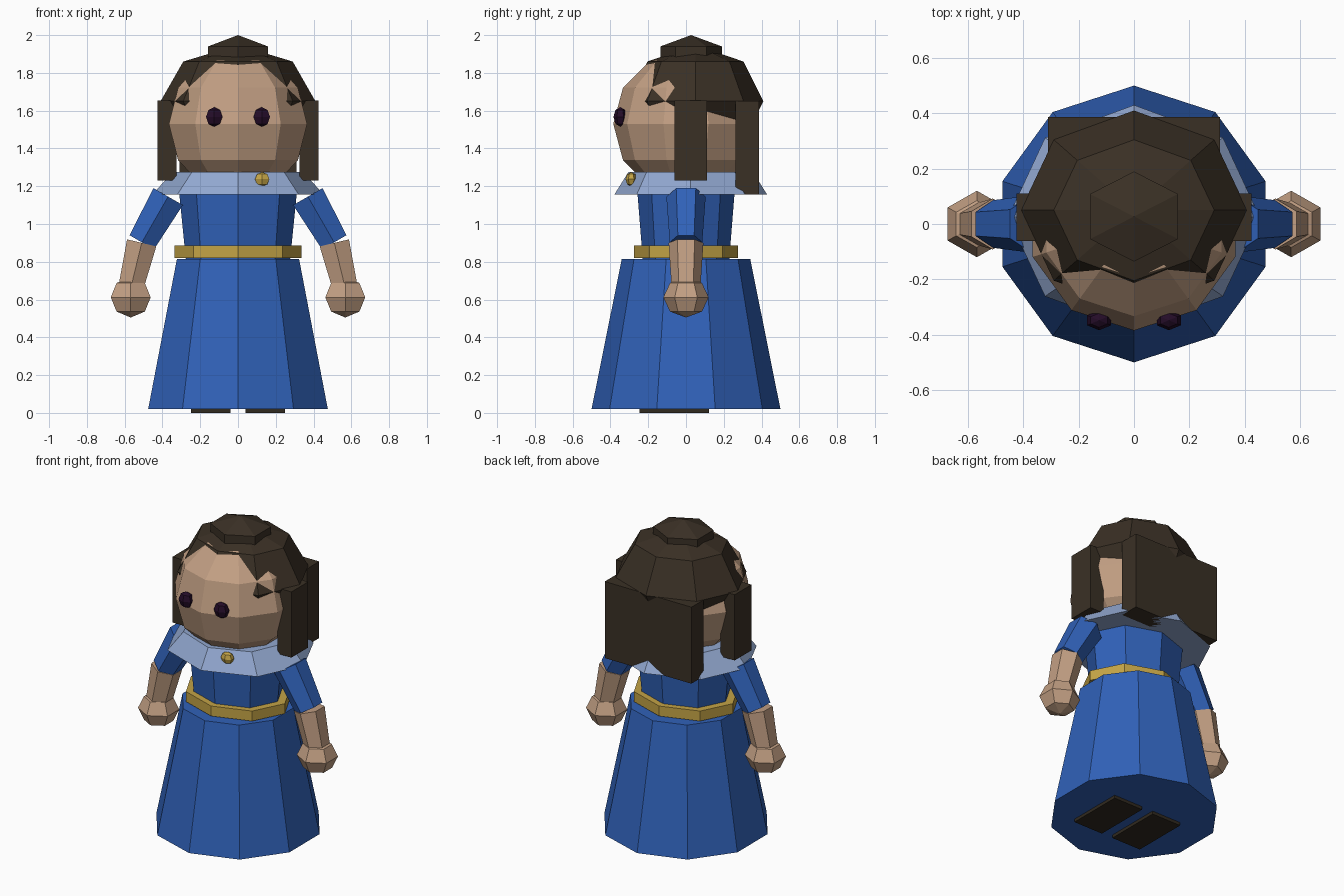
import bpy
import bmesh
from math import sin, cos, pi, atan2
from mathutils import Matrix, Vector

cube = bpy.data.objects.get("Cube")
if cube:
    bpy.data.objects.remove(cube)


def material(name, *rgb):
    """Flat material from 0-255 screen values, converted to linear."""
    lin = [((c / 255 + 0.055) / 1.055) ** 2.4 for c in rgb] + [1]
    mat = bpy.data.materials.new(name)
    mat.use_nodes = True
    mat.diffuse_color = lin
    mat.node_tree.nodes["Principled BSDF"].inputs["Base Color"].default_value = lin
    return mat


blue = material("dress blue", 48, 97, 184)
pale = material("collar pale blue", 146, 168, 208)
skin = material("skin", 194, 159, 131)
brown = material("hair brown", 58, 48, 37)
gold = material("gold", 196, 164, 70)
purple = material("eye purple", 36, 12, 40)
leather = material("shoe leather", 48, 41, 31)


def add(name, bm, mat, matrix=Matrix()):
    bm.transform(matrix)
    bmesh.ops.recalc_face_normals(bm, faces=bm.faces)
    mesh = bpy.data.meshes.new(name)
    bm.to_mesh(mesh)
    bm.free()
    mesh.materials.append(mat)
    obj = bpy.data.objects.new(name, mesh)
    bpy.context.collection.objects.link(obj)


def loft(name, mat, sides, sections, matrix=Matrix()):
    """Stack of polygon rings (z, rx, ry), each with a corner facing the front."""
    bm = bmesh.new()
    rings = []
    for z, rx, ry in sections:
        if rx < 1e-4:
            rings.append([bm.verts.new((0, 0, z))] * sides)
        else:
            angles = [2 * pi * i / sides for i in range(sides)]
            rings.append([bm.verts.new((rx * sin(a), -ry * cos(a), z)) for a in angles])
    for low, high in zip(rings, rings[1:]):
        for i in range(sides):
            j = (i + 1) % sides
            corners = dict.fromkeys((low[i], low[j], high[j], high[i]))
            bm.faces.new(list(corners))
    for ring in (rings[0], rings[-1]):
        if ring[0] != ring[1]:
            bm.faces.new(ring)
    add(name, bm, mat, matrix)


def ball(name, mat, sides, steps, centre, rx, ry, rz):
    angles = [pi * i / steps for i in range(steps + 1)]
    sections = [(-rz * cos(a), rx * sin(a), ry * sin(a)) for a in angles]
    loft(name, mat, sides, sections, Matrix.Translation(centre))


def limb(name, mat, start, end, r0, r1):
    """Six-sided tapered tube lying in the x-z plane."""
    start, end = Vector(start), Vector(end)
    d = end - start
    turn = Matrix.Rotation(atan2(d.x, d.z), 4, 'Y')
    loft(name, mat, 6, [(0, r0, r0), (d.length, r1, r1)],
         Matrix.Translation(start) @ turn)


def box(name, mat, low, high):
    low, high = Vector(low), Vector(high)
    bm = bmesh.new()
    bmesh.ops.create_cube(bm, size=1)
    add(name, bm, mat, Matrix.Translation((low + high) / 2)
        @ Matrix.Diagonal((*(high - low), 1)))


# Dress
loft("skirt", blue, 10, [(0.02, 0.5, 0.5), (0.815, 0.34, 0.34)])
loft("bodice", blue, 8, [(0.8, 0.275, 0.228), (1.2, 0.315, 0.26)])
loft("belt", gold, 8, [(0.82, 0.335, 0.275), (0.885, 0.335, 0.275)])
loft("collar", pale, 8, [(1.155, 0.455, 0.405), (1.275, 0.345, 0.33)],
     Matrix.Translation((0, 0.025, 0)))
ball("brooch", gold, 6, 4, (0.128, -0.29, 1.237), 0.044, 0.03, 0.038)

# Head and hair
ball("head", skin, 10, 6, (0, 0, 1.53), 0.385, 0.385, 0.385)
ball("hair_cap", brown, 8, 4, (0, 0.05, 1.65), 0.41, 0.36, 0.297)
ball("hair_bun", brown, 6, 3, (0, 0.027, 1.88), 0.212, 0.188, 0.12)
box("hair_back", brown, (-0.31, 0.262, 1.155), (0.31, 0.387, 1.65))

# Paired parts
for label, s in (("left", 1), ("right", -1)):
    box(label + "_hair_lock", brown, (s * 0.325 if s > 0 else -0.425, -0.062, 1.23),
        (0.425 if s > 0 else -0.325, 0.11, 1.655))
    ball(label + "_eye", purple, 6, 4, (s * 0.126, -0.348, 1.567), 0.05, 0.036, 0.052)
    limb(label + "_sleeve", blue, (s * 0.37, 0, 1.145), (s * 0.509, 0, 0.903), 0.104, 0.086)
    limb(label + "_forearm", skin, (s * 0.51, 0, 0.9), (s * 0.568, 0, 0.66), 0.092, 0.076)
    ball(label + "_hand", skin, 6, 4, (s * 0.568, 0, 0.612), 0.122, 0.12, 0.107)
    box(label + "_shoe", leather, (s * 0.145 - 0.105, -0.245, 0),
        (s * 0.145 + 0.105, 0.122, 0.12))
